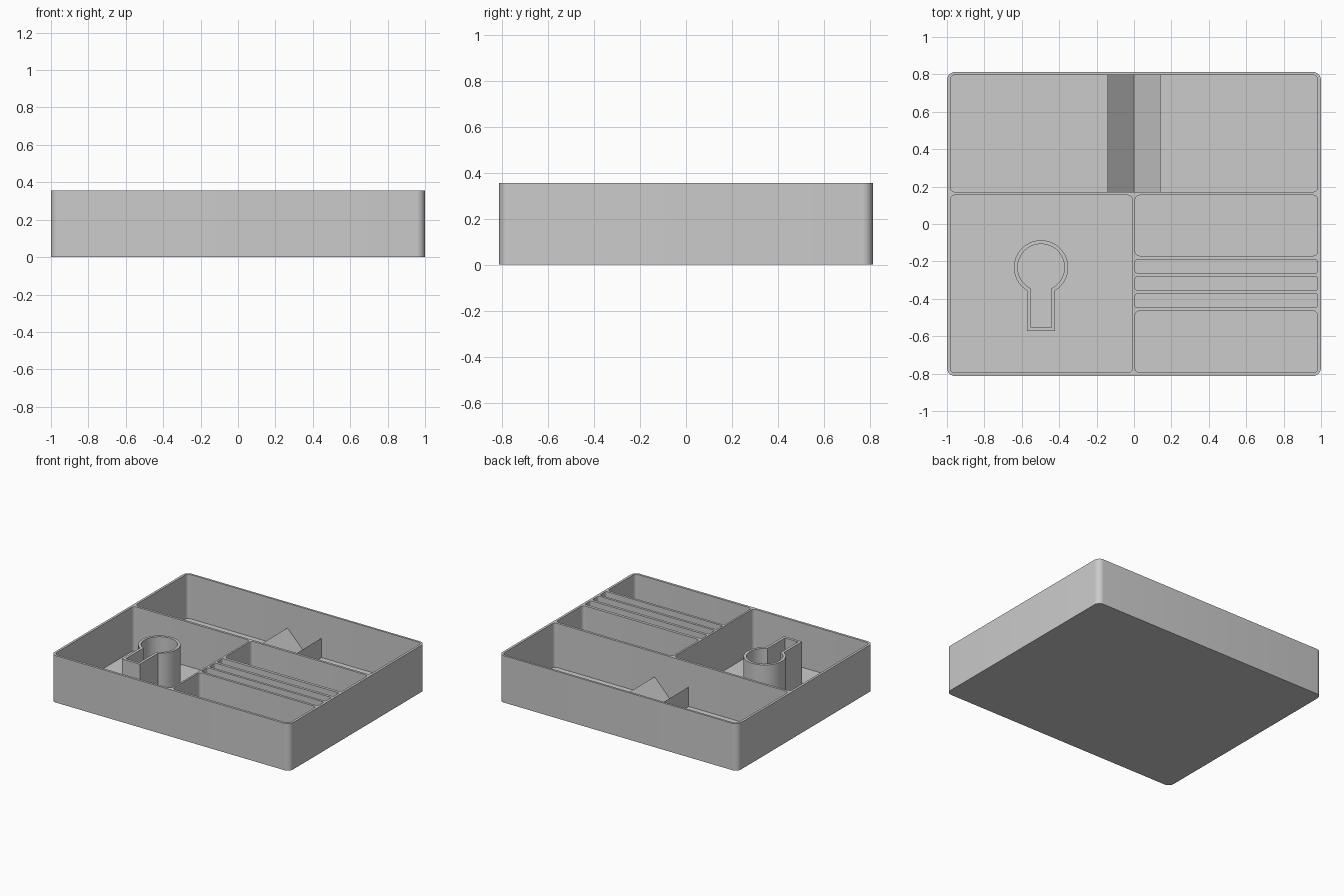
import bpy, bmesh, math

if "Cube" in bpy.data.objects:
    bpy.data.objects.remove(bpy.data.objects["Cube"])

H, FLOOR = 0.355, 0.02

grey = bpy.data.materials.new("plain grey")
grey.diffuse_color = (0.6, 0.6, 0.6, 1)
grey.use_nodes = True
grey.node_tree.nodes["Principled BSDF"].inputs["Base Color"].default_value = grey.diffuse_color


def make(name, bm):
    """Turn a bmesh into a grey object, smooth except at sharp edges."""
    bmesh.ops.recalc_face_normals(bm, faces=bm.faces)
    me = bpy.data.meshes.new(name)
    bm.to_mesh(me)
    bm.free()
    me.materials.append(grey)
    ob = bpy.data.objects.new(name, me)
    bpy.context.collection.objects.link(ob)
    smooth(me)
    return ob


def smooth(me):
    me.shade_smooth()
    me.set_sharp_from_angle(angle=math.radians(30))


def rounded_rect(x0, x1, y0, y1, r, n=8):
    pts = []
    for cx, cy, start in ((x1 - r, y1 - r, 0), (x0 + r, y1 - r, 90),
                          (x0 + r, y0 + r, 180), (x1 - r, y0 + r, 270)):
        for i in range(n + 1):
            a = math.radians(start + 90 * i / n)
            pts.append((cx + r * math.cos(a), cy + r * math.sin(a)))
    return pts


def prism(bm, pts, z0, z1):
    """Extrude a flat outline between two heights."""
    lo = [bm.verts.new((x, y, z0)) for x, y in pts]
    hi = [bm.verts.new((x, y, z1)) for x, y in pts]
    bm.faces.new(lo[::-1])
    bm.faces.new(hi)
    for i in range(len(pts)):
        j = (i + 1) % len(pts)
        bm.faces.new((lo[i], lo[j], hi[j], hi[i]))


# Tray block with rounded corners
bm = bmesh.new()
prism(bm, rounded_rect(-1, 1, -0.813, 0.813, 0.045), 0, H)
tray = make("tray", bm)

# Compartments: back, front left, then the front right one split by thin ribs
pockets = [(-0.982, 0.982, 0.172, 0.797), (-0.982, -0.008, -0.795, 0.154)]
slots = [(-0.17, 0.154), (-0.262, -0.192), (-0.355, -0.282),
         (-0.447, -0.373), (-0.795, -0.465)]
pockets += [(0.006, 0.982, a, b) for a, b in slots]
bm = bmesh.new()
for x0, x1, y0, y1 in pockets:
    r = 0.025 if y1 - y0 > 0.1 else 0.012
    prism(bm, rounded_rect(x0, x1, y0, y1, r), FLOOR, H + 0.1)
cutter = make("compartment_cutter", bm)
cutter.hide_render = True

mod = tray.modifiers.new("compartments", 'BOOLEAN')
mod.operation, mod.solver, mod.object = 'DIFFERENCE', 'EXACT', cutter
dg = bpy.context.evaluated_depsgraph_get()
cut_mesh = bpy.data.meshes.new_from_object(tray.evaluated_get(dg))
tray.modifiers.clear()
tray.data = cut_mesh
smooth(cut_mesh)
bpy.data.objects.remove(cutter)


# Keyhole-shaped holder: round well with a straight stem, thin walled
def keyhole(r, half, y_end, cx=-0.497, cy=-0.232, n=48):
    a0 = -math.pi / 2 + math.asin(half / r)
    sweep = 2 * (math.pi - math.asin(half / r))
    pts = [(cx + r * math.cos(a0 + sweep * i / n),
            cy + r * math.sin(a0 + sweep * i / n)) for i in range(n + 1)]
    return pts + [(cx - half, y_end), (cx + half, y_end)]


bm = bmesh.new()
rings = []
for outline, z in (((0.145, 0.075, -0.573), FLOOR - 0.005), ((0.145, 0.075, -0.573), 0.342),
                   ((0.125, 0.055, -0.553), 0.342), ((0.125, 0.055, -0.553), FLOOR - 0.005)):
    rings.append([bm.verts.new((x, y, z)) for x, y in keyhole(*outline)])
for k in range(4):
    a, b = rings[k], rings[(k + 1) % 4]
    for i in range(len(a)):
        j = (i + 1) % len(a)
        bm.faces.new((a[i], a[j], b[j], b[i]))
make("keyhole_holder", bm)

# V-shaped cradle: two mirrored wedges meeting at the floor
for side, name in ((-1, "left_cradle_wedge"), (1, "right_cradle_wedge")):
    bm = bmesh.new()
    profile = [(0, FLOOR), (0.143 * side, FLOOR - 0.005), (0.143 * side, 0.168)]
    near, far = [[bm.verts.new((x, y, z)) for x, z in profile] for y in (0.170, 0.799)]
    bm.faces.new(near)
    bm.faces.new(far[::-1])
    for i in range(3):
        j = (i + 1) % 3
        bm.faces.new((near[i], near[j], far[j], far[i]))
    make(name, bm)
